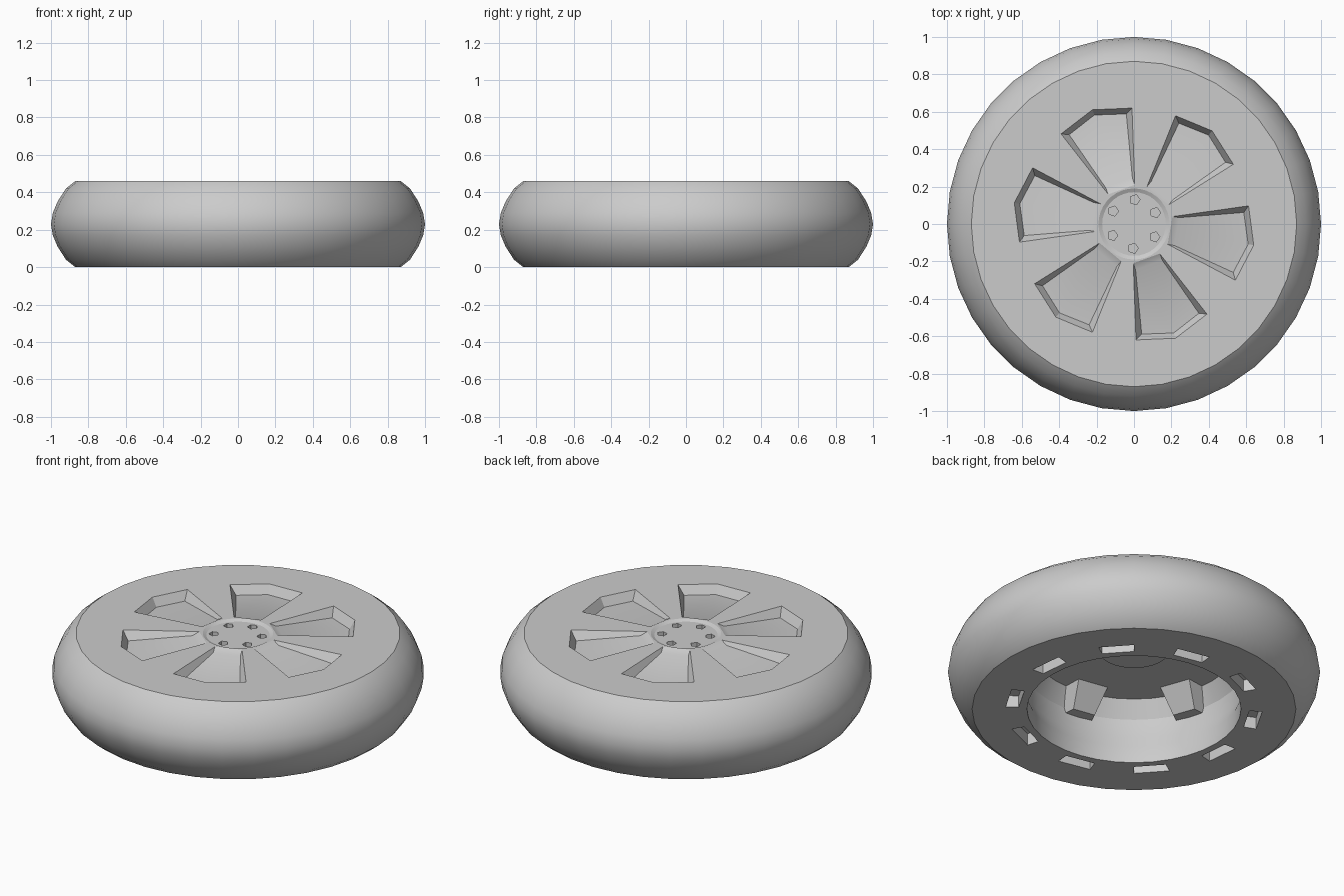
import bpy, bmesh
from math import radians, cos, sin, tau
from mathutils import Vector

cube = bpy.data.objects.get("Cube")
if cube:
    bpy.data.objects.remove(cube, do_unlink=True)

HEIGHT = 0.46
SEGMENTS = 36

grey = bpy.data.materials.new("plain_grey")
grey.use_nodes = True
grey.diffuse_color = (0.6, 0.6, 0.6, 1)
grey.node_tree.nodes["Principled BSDF"].inputs["Base Color"].default_value = grey.diffuse_color


def finish(bm, name):
    bmesh.ops.recalc_face_normals(bm, faces=bm.faces)
    mesh = bpy.data.meshes.new(name)
    bm.to_mesh(mesh)
    bm.free()
    mesh.materials.append(grey)
    obj = bpy.data.objects.new(name, mesh)
    bpy.context.collection.objects.link(obj)
    return obj


def revolve(profile, name):
    """Spin an (r, z) profile about the z axis."""
    bm = bmesh.new()
    verts = [bm.verts.new((r, 0, z)) for r, z in profile]
    edges = [bm.edges.new(pair) for pair in zip(verts, verts[1:])]
    bmesh.ops.spin(bm, geom=verts + edges, cent=(0, 0, 0), axis=(0, 0, 1),
                   angle=tau, steps=SEGMENTS, use_duplicate=False)
    bmesh.ops.remove_doubles(bm, verts=bm.verts, dist=0.0005)
    bmesh.ops.dissolve_degenerate(bm, edges=bm.edges, dist=0.0005)
    return finish(bm, name)


def polar(r, degrees, z):
    a = radians(degrees)
    return Vector((r * cos(a), r * sin(a), z))


def loft(bm, lower, upper):
    """Closed solid between two matching loops of points."""
    low = [bm.verts.new(p) for p in lower]
    top = [bm.verts.new(p) for p in upper]
    bm.faces.new(low)
    bm.faces.new(top)
    n = len(low)
    for i in range(n):
        j = (i + 1) % n
        bm.faces.new((low[i], low[j], top[j], top[i]))


# Rounded tyre wall, symmetrical about mid height
half = [(0.87, 0), (0.92, 0.04), (0.965, 0.11), (0.99, 0.17)]
tyre = revolve(half + [(1, HEIGHT / 2)] + [(r, HEIGHT - z) for r, z in reversed(half)], "tyre")

# Wheel body: shallow dished hub above, deep hollow below
wheel = revolve([(0, 0.45), (0.17, 0.45), (0.19, HEIGHT), (0.87, HEIGHT), (0.87, 0),
                 (0.575, 0), (0.575, 0.1), (0.6, 0.17), (0.6, 0.28), (0.55, 0.38),
                 (0.2, 0.38), (0.19, 0.365), (0, 0.365)], "wheel")

cut = bmesh.new()

# Six sloping pockets between the spokes
rim_loop = [(0.21, -21), (0.62, -19), (0.65, 0), (0.62, 19), (0.21, 21)]
floor_loop = [(0.245, -18, 0.02), (0.59, -16, 0.05), (0.62, 0, 0.05),
              (0.59, 16, 0.05), (0.245, 18, 0.02)]
for k in range(6):
    turn = 50 + 60 * k
    floor = [polar(r, a + turn, HEIGHT - d) for r, a, d in floor_loop]
    rim = [polar(r, a + turn, HEIGHT) for r, a in rim_loop]
    # carry the sloping walls a little above the surface
    above = [p + (p - q) * 0.2 for p, q in zip(rim, floor)]
    loft(cut, floor, above)

# Six bolt holes around the hub
for k in range(6):
    centre = polar(0.13, 28 + 60 * k, 0)
    loft(cut, [centre + polar(0.028, 72 * i, 0.4) for i in range(5)],
         [centre + polar(0.028, 72 * i, HEIGHT + 0.02) for i in range(5)])

# Ten slots around the underside
slot = [(0.62, -8), (0.69, -8), (0.69, 8), (0.62, 8)]
for k in range(10):
    turn = 6 + 36 * k
    loft(cut, [polar(r, a + turn, -0.02) for r, a in slot],
         [polar(r, a + turn, 0.07) for r, a in slot])

cutter = finish(cut, "recess_cutter")
cutter.hide_render = True
boolean = wheel.modifiers.new("recesses", 'BOOLEAN')
boolean.operation = 'DIFFERENCE'
boolean.solver = 'EXACT'
boolean.object = cutter
bpy.context.view_layer.objects.active = wheel
bpy.ops.object.modifier_apply(modifier=boolean.name)
bpy.data.objects.remove(cutter, do_unlink=True)

# Spoke roots bulging into the hollow
bm = bmesh.new()
for k in range(6):
    turn = 20 + 60 * k
    loft(bm, [polar(r, a + turn, 0.25) for r, a in [(0.54, -7), (0.62, -8), (0.62, 8), (0.54, 7)]],
         [polar(r, a + turn, 0.39) for r, a in [(0.44, -12), (0.62, -12), (0.62, 12), (0.44, 12)]])
roots = finish(bm, "spoke_roots")

# Smooth the rounded surfaces and keep the creases
bpy.ops.object.select_all(action='DESELECT')
for obj in (tyre, wheel, roots):
    obj.select_set(True)
bpy.context.view_layer.objects.active = tyre
bpy.ops.object.shade_smooth_by_angle(angle=radians(24))
